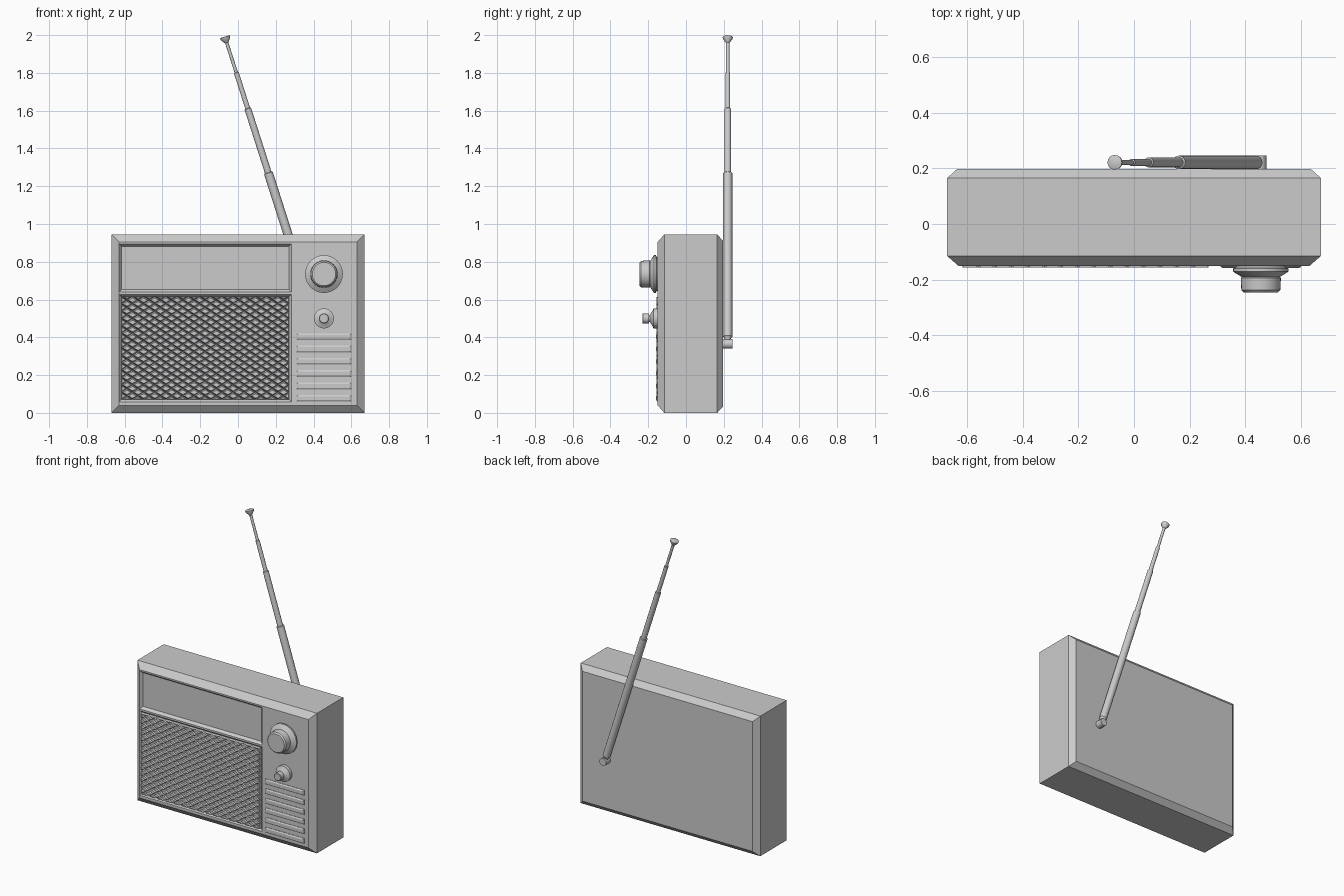
import bpy, bmesh, math
from mathutils import Vector

if "Cube" in bpy.data.objects:
    bpy.data.objects.remove(bpy.data.objects["Cube"])


def finish(bm, name, smooth=False):
    bmesh.ops.recalc_face_normals(bm, faces=bm.faces)
    me = bpy.data.meshes.new(name)
    bm.to_mesh(me)
    bm.free()
    ob = bpy.data.objects.new(name, me)
    bpy.context.collection.objects.link(ob)
    bpy.ops.object.select_all(action='DESELECT')
    ob.select_set(True)
    bpy.context.view_layer.objects.active = ob
    if smooth:
        bpy.ops.object.shade_smooth_by_angle(angle=math.radians(35))
    return ob


def skin(bm, loops):
    """Bridge equal-length vertex loops and cap both ends."""
    rings = [[bm.verts.new(p) for p in loop] for loop in loops]
    n = len(rings[0])
    for a, b in zip(rings, rings[1:]):
        for i in range(n):
            j = (i + 1) % n
            bm.faces.new((a[i], a[j], b[j], b[i]))
    bm.faces.new(rings[0])
    bm.faces.new(rings[-1])


def loft(name, x0, x1, z0, z1, steps):
    """Rectangle lofted along y; steps are (y, inset)."""
    bm = bmesh.new()
    skin(bm, [[(x0 + d, y, z0 + d), (x1 - d, y, z0 + d),
               (x1 - d, y, z1 - d), (x0 + d, y, z1 - d)] for y, d in steps])
    return finish(bm, name)


def lathe(name, origin, axis, profile, sides=32):
    """Turned part; profile is (distance along axis, radius)."""
    bm = bmesh.new()
    q = Vector(axis).to_track_quat('Z', 'Y')
    skin(bm, [[Vector(origin) + q @ Vector((r * math.cos(k * math.tau / sides),
                                            r * math.sin(k * math.tau / sides), h))
               for k in range(sides)] for h, r in profile])
    return finish(bm, name, True)


FRONT = -0.15

# Case with chamfered front and back rims
case = loft("case", -0.67, 0.67, 0.0, 0.945,
            [(FRONT, 0.04), (-0.115, 0), (0.165, 0), (0.197, 0.035)])

# Recesses for the dial window and the speaker
for z0, z1 in ((0.64, 0.895), (0.058, 0.628)):
    cutter = loft("recess_cutter", -0.63, 0.283, z0, z1,
                  [(FRONT - 0.02, -0.01), (FRONT, 0), (FRONT + 0.018, 0.014)])
    cutter.hide_render = True
    mod = case.modifiers.new("recess", 'BOOLEAN')
    mod.operation = 'DIFFERENCE'
    mod.solver = 'EXACT'
    mod.object = cutter
    bpy.context.view_layer.objects.active = case
    bpy.ops.object.modifier_apply(modifier=mod.name)
    bpy.data.objects.remove(cutter)

# Speaker grille: tiled raised diamonds, halved along the borders
bm = bmesh.new()
NX, NZ = 30, 28
GX0, GX1, GZ0, GZ1 = -0.618, 0.271, 0.07, 0.616
pts = {}
for i in range(NX + 1):
    for j in range(NZ + 1):
        if (i + j) % 2 == 0:
            pts[i, j] = bm.verts.new((GX0 + (GX1 - GX0) * i / NX, FRONT + 0.012,
                                      GZ0 + (GZ1 - GZ0) * j / NZ))
for i in range(NX + 1):
    for j in range(NZ + 1):
        if (i + j) % 2:
            ring = [pts[c] for c in ((i + 1, j), (i, j + 1), (i - 1, j), (i, j - 1))
                    if c in pts]
            face = bm.faces.new(ring)
            face.normal_update()
            if face.normal.y > 0:
                face.normal_flip()
bmesh.ops.inset_individual(bm, faces=bm.faces[:], thickness=0.008, depth=0.018)
finish(bm, "speaker_grille")

# Ribs at lower right
for k in range(6):
    z = 0.06 + k * 0.065
    loft("rib_%d" % (k + 1), 0.31, 0.60, z, z + 0.036,
         [(FRONT + 0.005, 0), (FRONT - 0.003, 0), (FRONT - 0.008, 0.008)])

# Tuning knob and small switch knob
lathe("tuning_knob", (0.455, FRONT + 0.005, 0.735), (0, -1, 0),
      [(0, 0.085), (0.01, 0.09), (0.015, 0.1), (0.025, 0.1), (0.033, 0.088),
       (0.045, 0.068), (0.048, 0.072), (0.092, 0.07), (0.1, 0.062)])
lathe("switch_knob", (0.455, FRONT + 0.005, 0.5), (0, -1, 0),
      [(0, 0.053), (0.027, 0.053), (0.03, 0.045), (0.046, 0.019), (0.05, 0.019),
       (0.051, 0.027), (0.083, 0.027), (0.086, 0.023)], 24)

# Antenna hinge peg on the back
PIVOT = Vector((0.45, 0.221, 0.365))
lathe("antenna_hinge", (PIVOT.x, 0.19, PIVOT.z), (0, 1, 0),
      [(0, 0.025), (0.055, 0.025)], 16)

# Telescopic antenna leaning to the left
TIP = Vector((-0.07, 0.221, 1.992))
L = (TIP - PIVOT).length
lathe("antenna", PIVOT, TIP - PIVOT,
      [(0, 0.014), (0.03, 0.016), (0.04, 0.024), (0.556 * L, 0.024), (0.558 * L, 0.018),
       (0.765 * L, 0.018), (0.767 * L, 0.013), (0.882 * L, 0.013), (0.884 * L, 0.009),
       (L - 0.035, 0.009), (L - 0.012, 0.026), (L - 0.002, 0.027), (L, 0.024)], 16)
